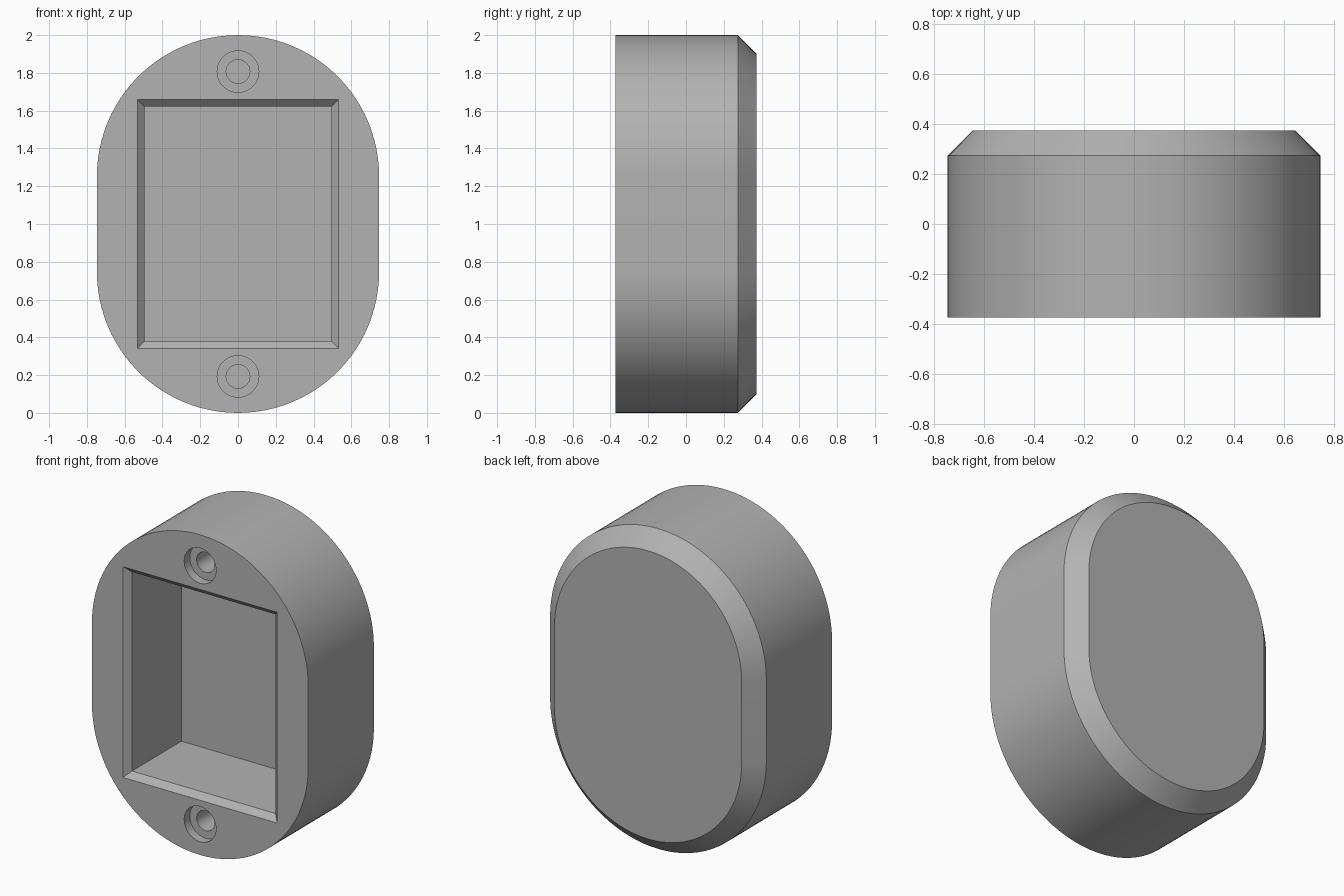
import bpy, bmesh, math
from mathutils import Matrix, Vector

old = bpy.data.objects.get("Cube")
if old:
    bpy.data.objects.remove(old, do_unlink=True)

R, MID, HALF = 0.747, 1.0, 0.253      # end radius, centre height, half straight side
FRONT, BACK = -0.374, 0.374
BEVEL = 0.1

grey = bpy.data.materials.new("plain grey")
grey.use_nodes = True
color = (0.45, 0.45, 0.45, 1)
grey.diffuse_color = color
grey.node_tree.nodes["Principled BSDF"].inputs["Base Color"].default_value = color


def stadium(r, n=48):
    pts = []
    for side in (1, -1):
        for i in range(n + 1):
            a = math.pi * i / n + (0 if side > 0 else math.pi)
            pts.append((r * math.cos(a), MID + side * HALF + r * math.sin(a)))
    return pts


def rectangle(w, h):
    return [(w, MID - h), (w, MID + h), (-w, MID + h), (-w, MID - h)]


def circle(r, z, n=48):
    return [(r * math.cos(math.tau * i / n), z + r * math.sin(math.tau * i / n)) for i in range(n)]


def loft(name, rings):
    """Closed solid through matching outlines, each given as (y, points)."""
    bm = bmesh.new()
    loops = [[bm.verts.new((x, y, z)) for x, z in pts] for y, pts in rings]
    for a, b in zip(loops, loops[1:]):
        for i in range(len(a)):
            j = (i + 1) % len(a)
            bm.faces.new((a[i], a[j], b[j], b[i]))
    bm.faces.new(loops[0])
    bm.faces.new(loops[-1])
    bmesh.ops.recalc_face_normals(bm, faces=bm.faces)
    mesh = bpy.data.meshes.new(name)
    bm.to_mesh(mesh)
    bm.free()
    mesh.materials.append(grey)
    obj = bpy.data.objects.new(name, mesh)
    bpy.context.collection.objects.link(obj)
    return obj


# Rounded housing with a bevelled back rim
housing = loft("housing", [(FRONT, stadium(R)), (BACK - BEVEL, stadium(R)),
                           (BACK, stadium(R - BEVEL))])

# Rectangular pocket with a bevelled mouth
lip, w, h = 0.036, 0.496, 0.622
cutters = [loft("pocket_cutter", [
    (FRONT - lip, rectangle(w + 2 * lip, h + 2 * lip)),
    (FRONT + lip, rectangle(w, h)),
    (0.15, rectangle(w, h))])]

# Stepped screw holes above and below the pocket
for label, side in (("upper", 1), ("lower", -1)):
    z = MID + side * 0.807
    cutters.append(loft(label + "_screw_cutter", [
        (FRONT - 0.05, circle(0.11, z)), (FRONT + 0.055, circle(0.11, z)),
        (FRONT + 0.055, circle(0.0625, z)), (FRONT + 0.35, circle(0.0625, z))]))

for cutter in cutters:
    cutter.hide_render = True
    cutter.hide_set(True)
    cut = housing.modifiers.new(cutter.name, 'BOOLEAN')
    cut.operation = 'DIFFERENCE'
    cut.solver = 'EXACT'
    cut.object = cutter

# Apply the cuts and remove the helpers
bpy.ops.object.select_all(action='DESELECT')
housing.select_set(True)
bpy.context.view_layer.objects.active = housing
for cutter in cutters:
    bpy.ops.object.modifier_apply(modifier=cutter.name)
    bpy.data.objects.remove(cutter, do_unlink=True)
bpy.ops.object.shade_smooth_by_angle(angle=math.radians(30))
